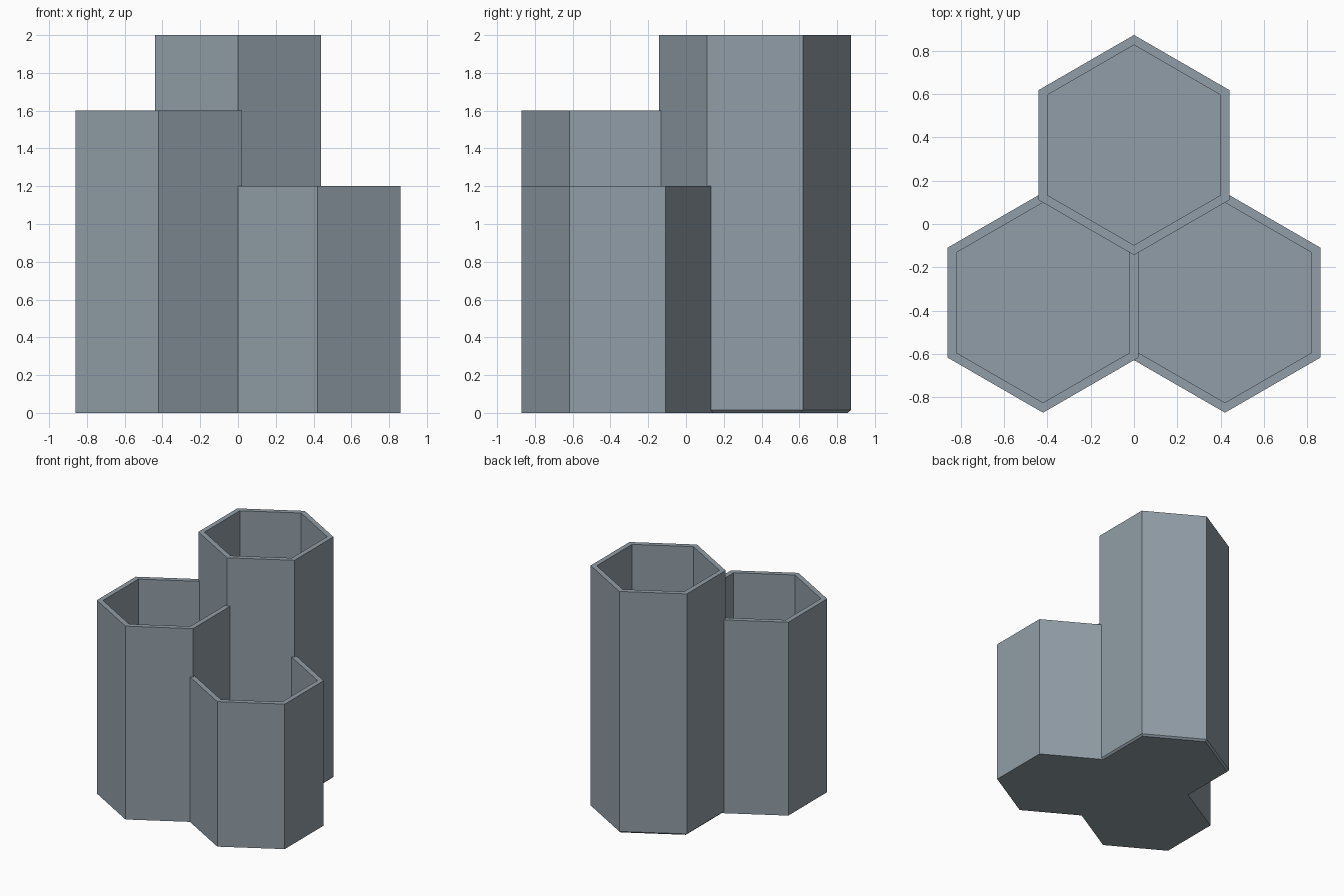
import bpy
import bmesh
from math import sin, cos, pi, sqrt

cube = bpy.data.objects.get("Cube")
if cube:
    bpy.data.objects.remove(cube)

# Single grey-blue finish
grey = bpy.data.materials.new("blue_grey")
grey.use_nodes = True
COLOUR = (0.285, 0.34, 0.385, 1)
grey.diffuse_color = COLOUR
grey.node_tree.nodes["Principled BSDF"].inputs["Base Color"].default_value = COLOUR

APOTHEM = 0.44      # outer half width across flats
WALL = 0.04         # wall and floor thickness
PITCH = 2 * APOTHEM - WALL   # neighbouring cups share one wall


def hex_cup(name, x, y, height, chamfer=0.0):
    """Open hexagonal cup: a profile of (apothem, z) lofted around six sides."""
    profile = [(APOTHEM, height), (APOTHEM - WALL, height), (APOTHEM - WALL, WALL)]
    profile.insert(0, (APOTHEM, chamfer))
    if chamfer:
        profile.insert(0, (APOTHEM - chamfer, 0))
    bm = bmesh.new()
    rings = []
    for apothem, z in profile:
        r = apothem * 2 / sqrt(3)
        angles = [pi / 6 + i * pi / 3 for i in range(6)]
        rings.append([bm.verts.new((r * cos(a), r * sin(a), z)) for a in angles])
    for low, high in zip(rings, rings[1:]):
        for i in range(6):
            j = (i + 1) % 6
            bm.faces.new((low[i], low[j], high[j], high[i]))
    bm.faces.new(rings[0][::-1])   # underside
    bm.faces.new(rings[-1])        # inside floor
    bmesh.ops.recalc_face_normals(bm, faces=bm.faces)
    mesh = bpy.data.meshes.new(name)
    bm.to_mesh(mesh)
    bm.free()
    mesh.materials.append(grey)
    cup = bpy.data.objects.new(name, mesh)
    cup.location = (x, y, 0)
    bpy.context.collection.objects.link(cup)


# Three cups nested like a honeycomb
front_y = -0.363
back_y = front_y + PITCH * sqrt(3) / 2
hex_cup("medium_cup", -PITCH / 2, front_y, 1.6)
hex_cup("short_cup", PITCH / 2, front_y, 1.2)
hex_cup("tall_cup", 0, back_y, 2.0, chamfer=0.014)
